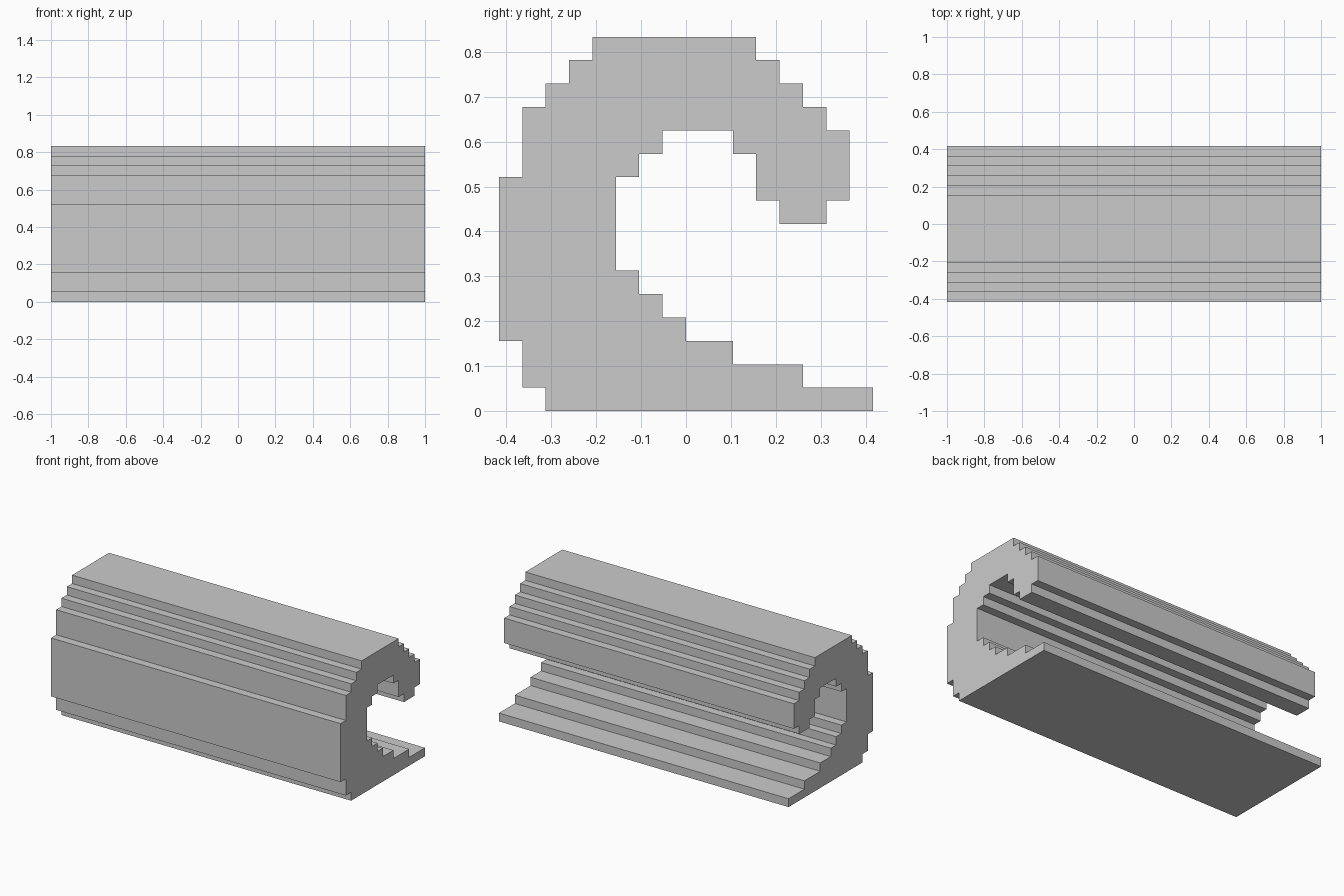
import bpy, bmesh

if "Cube" in bpy.data.objects:
    bpy.data.objects.remove(bpy.data.objects["Cube"])

U = 0.8333 / 16      # one step of the stepped profile
HALF_LENGTH = 1.0

# Curling wave profile: (run along y, then rise along z) in steps
STEPS = (
    [(14, 1), (-3, 1), (-3, 1), (-2, 1), (-1, 1), (-1, 1), (-1, 4)]  # base and inner slope
    + [(1, 1), (1, 1), (3, -1), (1, -2), (1, -1)]                    # hollow under the curl
    + [(2, 1), (1, 3)] + [(-1, 1)] * 4                               # tip and outer curl
    + [(-7, -1), (-1, -1), (-1, -1), (-1, -3), (-1, -7), (1, -2), (1, -1)]  # crest and back
)


def stepped_outline(y, z, steps):
    points = []
    for run, rise in steps:
        points.append((y, z))
        y += run
        points.append((y, z))
        z += rise
    return [((py - 8) * U, pz * U) for py, pz in points]


# Stepped wave: profile extruded along x
bm = bmesh.new()
profile = bm.faces.new([bm.verts.new((-HALF_LENGTH, y, z))
                        for y, z in stepped_outline(2, 0, STEPS)])
extruded = bmesh.ops.extrude_face_region(bm, geom=[profile], use_keep_orig=True)
end_verts = [g for g in extruded["geom"] if isinstance(g, bmesh.types.BMVert)]
bmesh.ops.translate(bm, verts=end_verts, vec=(2 * HALF_LENGTH, 0, 0))
bmesh.ops.recalc_face_normals(bm, faces=bm.faces)

mesh = bpy.data.meshes.new("stepped_wave")
bm.to_mesh(mesh)
bm.free()
bpy.context.collection.objects.link(bpy.data.objects.new("stepped_wave", mesh))
